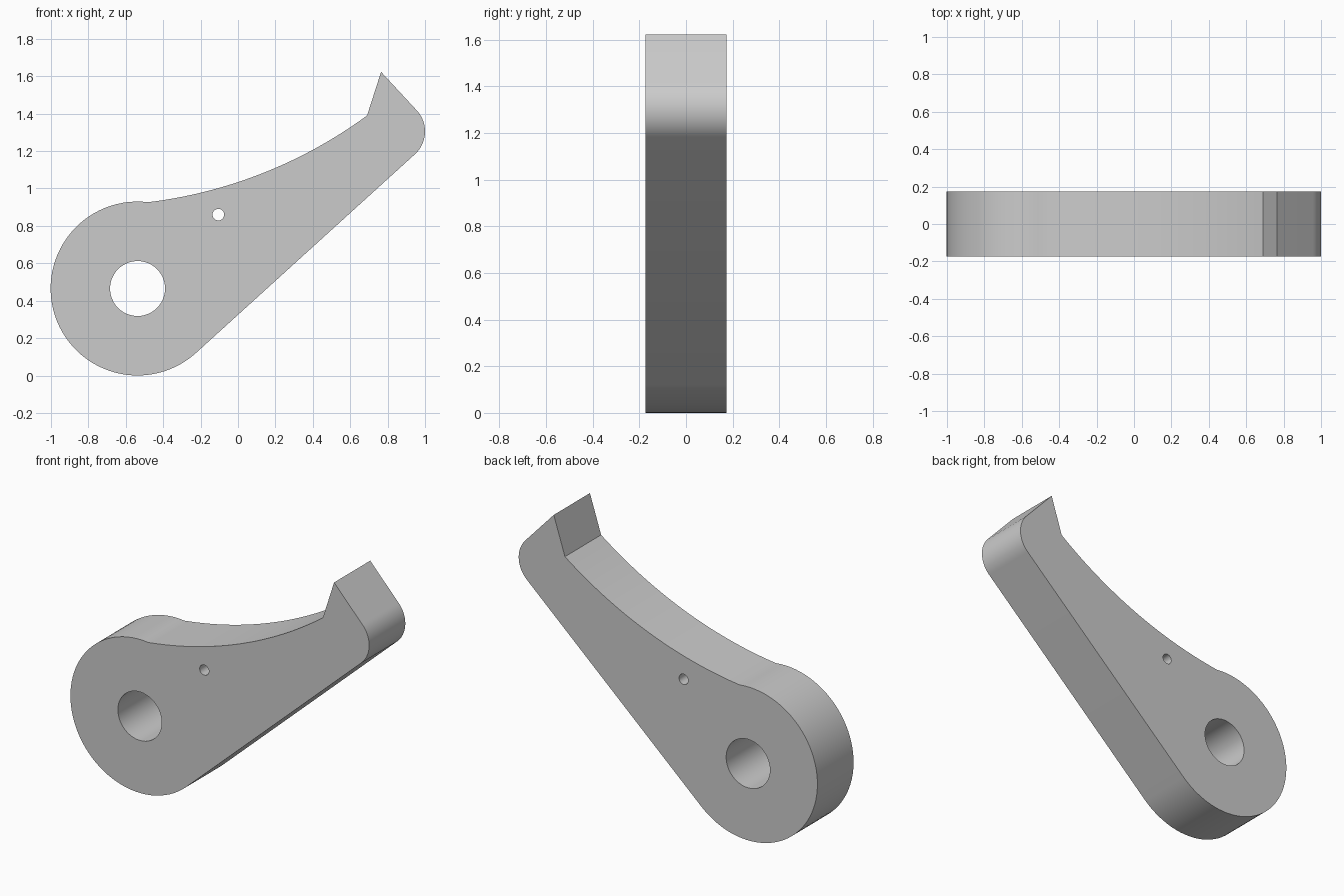
import bpy, bmesh
from math import cos, sin, radians, atan2, hypot
from mathutils import Vector

if "Cube" in bpy.data.objects:
    bpy.data.objects.remove(bpy.data.objects["Cube"])

HALF = 0.173  # half thickness


def arc(cx, cz, r, a0, a1, n):
    """Points on a circle from a0 to a1 degrees, both ends included."""
    angles = [radians(a0 + (a1 - a0) * i / n) for i in range(n + 1)]
    return [(cx + r * cos(a), cz + r * sin(a)) for a in angles]


def sagged_arc(p, q, sag, n):
    """Circular arc from p to q that dips below the chord by sag."""
    p, q = Vector(p), Vector(q)
    d = q - p
    r = d.length ** 2 / (8 * sag) + sag / 2
    up = Vector((-d.y, d.x)).normalized()
    c = (p + q) / 2 + up * (r - sag)
    a0, a1 = (atan2(v.y - c.y, v.x - c.x) for v in (p, q))
    return [(c.x + r * cos(a0 + (a1 - a0) * i / n),
             c.y + r * sin(a0 + (a1 - a0) * i / n)) for i in range(n + 1)]


# Outline: round hub, tangent underside, rounded nose, hooked tip, concave top
hub, hub_r = (-0.537, 0.465), 0.465
outline = arc(*hub, hub_r, 83, 312.15, 56)
outline += arc(0.835, 1.305, 0.165, -47.85, 43.3, 20)
outline += [(0.765, 1.623)]
outline += sagged_arc(outline[0], (0.69, 1.39), 0.081, 32)[:0:-1]

# Pivot hole and small pin hole
loops = [outline,
         arc(*hub, 0.147, 0, 360, 48)[:-1],
         arc(-0.105, 0.86, 0.031, 0, 360, 24)[:-1]]

# Fill the profile with its holes, then extrude through the thickness
bm = bmesh.new()
edges = []
for loop in loops:
    vs = [bm.verts.new((x, -HALF, z)) for x, z in loop]
    edges += [bm.edges.new((vs[i - 1], vs[i])) for i in range(len(vs))]
bmesh.ops.triangle_fill(bm, edges=edges, use_beauty=True, normal=(0, -1, 0))
ext = bmesh.ops.extrude_face_region(bm, geom=bm.faces[:], use_keep_orig=True)
moved = [g for g in ext["geom"] if isinstance(g, bmesh.types.BMVert)]
bmesh.ops.translate(bm, verts=moved, vec=(0, 2 * HALF, 0))
bmesh.ops.recalc_face_normals(bm, faces=bm.faces[:])

mesh = bpy.data.meshes.new("lever_arm")
bm.to_mesh(mesh)
bm.free()
lever = bpy.data.objects.new("lever_arm", mesh)
bpy.context.collection.objects.link(lever)
bpy.context.view_layer.objects.active = lever
lever.select_set(True)
bpy.ops.object.shade_smooth_by_angle(angle=radians(25))
